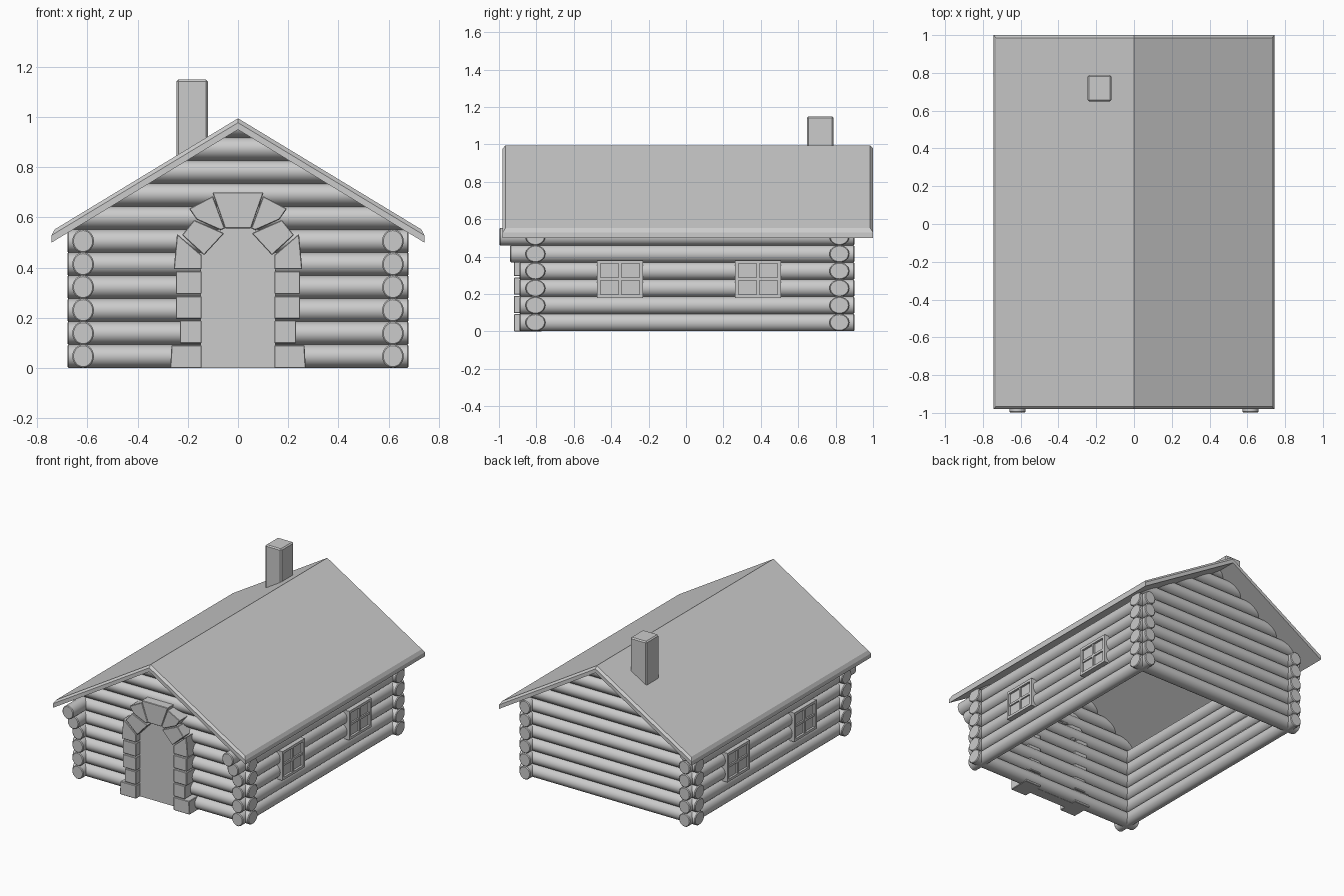
import bpy, bmesh, math
from mathutils import Vector, Matrix

if "Cube" in bpy.data.objects:
    bpy.data.objects.remove(bpy.data.objects["Cube"])

SLOPE = 0.606          # roof pitch
UNDER = 0.95           # height of roof underside at the ridge
STEP = 0.0917          # log spacing
RZ = 0.0465            # log half height


def finish(bm, name, smooth=False):
    bmesh.ops.recalc_face_normals(bm, faces=bm.faces)
    me = bpy.data.meshes.new(name)
    bm.to_mesh(me)
    bm.free()
    ob = bpy.data.objects.new(name, me)
    bpy.context.collection.objects.link(ob)
    if smooth:
        bpy.context.view_layer.objects.active = ob
        ob.select_set(True)
        bpy.ops.object.shade_smooth_by_angle(angle=math.radians(35))
        ob.select_set(False)
    return ob


def log(name, a, b, r_side, clip=False):
    """Oval log from a to b with chamfered ends, optionally trimmed to the roof pitch."""
    a, b = Vector(a), Vector(b)
    bm = bmesh.new()
    bmesh.ops.create_cone(bm, cap_ends=True, segments=32, radius1=1, radius2=1, depth=1)
    along_x = abs(b.x - a.x) > 0.01
    length = (b - a).length
    bm.transform(Matrix.Diagonal((RZ, r_side, length, 1)))
    rims = [e for e in bm.edges if abs(e.verts[0].co.z - e.verts[1].co.z) < 1e-5]
    bmesh.ops.bevel(bm, geom=rims, offset=0.005, segments=1, affect='EDGES')
    bm.transform(Matrix.Rotation(math.pi / 2, 4, 'Y'))
    if not along_x:
        bm.transform(Matrix.Rotation(math.pi / 2, 4, 'Z'))
    bm.transform(Matrix.Translation((a + b) / 2))
    if clip:
        for s in (-1, 1):
            res = bmesh.ops.bisect_plane(
                bm, geom=bm.verts[:] + bm.edges[:] + bm.faces[:],
                plane_co=(0, 0, UNDER + 0.008), plane_no=(s * SLOPE, 0, 1), clear_outer=True)
            cut = [e for e in res['geom_cut'] if isinstance(e, bmesh.types.BMEdge)]
            if cut:
                bmesh.ops.contextual_create(bm, geom=cut)
    finish(bm, name, True)


def prism(name, pts, y0, y1, bevel=0.0):
    """Outline in x,z pushed from y0 to y1."""
    bm = bmesh.new()
    f = bm.faces.new([bm.verts.new((x, y0, z)) for x, z in pts])
    res = bmesh.ops.extrude_face_region(bm, geom=[f])
    for v in res['geom']:
        if isinstance(v, bmesh.types.BMVert):
            v.co.y = y1
    if bevel:
        bmesh.ops.bevel(bm, geom=bm.edges[:], offset=bevel, segments=1, affect='EDGES')
    return finish(bm, name)


def box(name, lo, hi, bevel=0.0):
    return prism(name, [(lo[0], lo[2]), (hi[0], lo[2]), (hi[0], hi[2]), (lo[0], hi[2])],
                 lo[1], hi[1], bevel)


# Walls: end logs run up into the gables, side logs stop at the eaves
for i in range(11):
    z = 0.0475 + STEP * i
    for label, y in (("front", -0.805), ("back", 0.82)):
        log(f"{label}_wall_log", (-0.68, y, z), (0.68, y, z), 0.053, i > 4)
for i in range(6):
    z = 0.0475 + STEP * i
    front = {4: -0.94, 5: -0.998}.get(i, -0.89)
    for s in (-1, 1):
        log("side_wall_log", (s * 0.617, front, z), (s * 0.617, 0.90, z), 0.043)

# Roof: one folded slab with chamfered outer edges
W, T = 0.743, 0.045
roof = [(0, UNDER), (W, UNDER - SLOPE * W), (W, UNDER + T - SLOPE * W),
        (0, UNDER + T), (-W, UNDER + T - SLOPE * W), (-W, UNDER - SLOPE * W)]
ob = prism("roof", roof, -0.98, 1.0)
bm = bmesh.new()
bm.from_mesh(ob.data)


def on_top(v):
    return v.co.z > UNDER + T - SLOPE * abs(v.co.x) - 0.001


rim = [e for e in bm.edges if all(on_top(v) for v in e.verts)
       and any(abs(v.co.x) > 0.1 for v in e.verts)]
bmesh.ops.bevel(bm, geom=rim, offset=0.015, segments=1, affect='EDGES')
bm.to_mesh(ob.data)
bm.free()

# Chimney
box("chimney", (-0.245, 0.648, 0.80), (-0.12, 0.788, 1.15), 0.008)

# Door surround: stacked jamb stones and arch stones, mirrored, plus keystone
stones = [
    [(-0.27, 0), (-0.145, 0), (-0.145, 0.092), (-0.265, 0.092)],
    [(-0.232, 0.098), (-0.145, 0.098), (-0.145, 0.19), (-0.232, 0.19)],
    [(-0.247, 0.196), (-0.145, 0.196), (-0.145, 0.287), (-0.247, 0.287)],
    [(-0.247, 0.295), (-0.145, 0.295), (-0.145, 0.386), (-0.247, 0.386)],
    [(-0.256, 0.394), (-0.145, 0.394), (-0.145, 0.45), (-0.243, 0.535)],
    [(-0.135, 0.45), (-0.055, 0.537), (-0.175, 0.59), (-0.223, 0.53)],
    [(-0.165, 0.592), (-0.07, 0.55), (-0.052, 0.555), (-0.1, 0.685), (-0.195, 0.635)],
]
for pts in stones:
    for s in (-1, 1):
        prism("door_stone", [(s * x, z) for x, z in pts], -0.92, -0.77, 0.003)
prism("keystone", [(-0.052, 0.557), (0.052, 0.557), (0.102, 0.7), (-0.102, 0.7)],
      -0.92, -0.77, 0.003)

# Door panel
prism("door", [(-0.15, 0), (0.15, 0), (0.15, 0.45), (0.06, 0.56), (-0.06, 0.56), (-0.15, 0.45)],
      -0.872, -0.80)

# Windows on both sides: pane, frame and cross bars
for s in (-1, 1):
    for yc in (-0.353, 0.385):
        def part(name, y0, y1, z0, z1, x):
            box(name, (min(s * 0.6, s * x), yc + y0, z0), (max(s * 0.6, s * x), yc + y1, z1))
        H, F, z0, z1 = 0.123, 0.018, 0.178, 0.38
        zc = (z0 + z1) / 2
        part("window_pane", -H + 0.005, H - 0.005, z0 + 0.005, z1 - 0.005, 0.662)
        part("window_frame", -H, -H + F, z0, z1, 0.677)
        part("window_frame", H - F, H, z0, z1, 0.677)
        part("window_frame", -H + F, H - F, z0, z0 + F, 0.677)
        part("window_frame", -H + F, H - F, z1 - F, z1, 0.677)
        part("window_bar", -0.008, 0.008, z0 + F, z1 - F, 0.673)
        part("window_bar", -H + F, H - F, zc - 0.008, zc + 0.008, 0.672)
